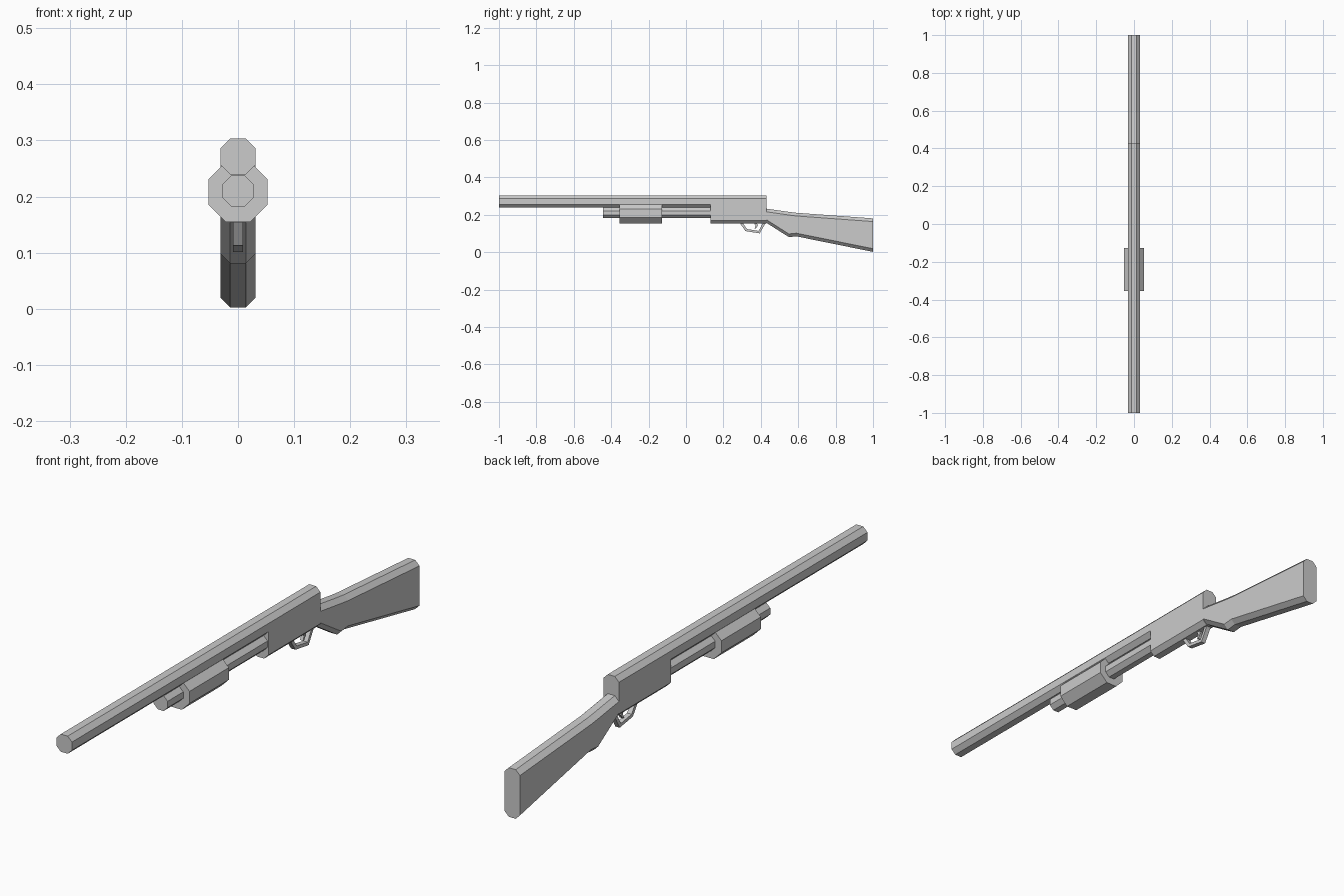
import bpy
import bmesh

cube = bpy.data.objects.get("Cube")
if cube:
    bpy.data.objects.remove(cube, do_unlink=True)

# One flat grey for the whole model
grey = bpy.data.materials.new("plain_grey")
grey.use_nodes = True
colour = (0.6, 0.6, 0.6, 1)
grey.diffuse_color = colour
grey.node_tree.nodes["Principled BSDF"].inputs["Base Color"].default_value = colour


def finish(name, bm):
    bmesh.ops.recalc_face_normals(bm, faces=bm.faces)
    mesh = bpy.data.meshes.new(name)
    bm.to_mesh(mesh)
    bm.free()
    mesh.materials.append(grey)
    obj = bpy.data.objects.new(name, mesh)
    bpy.context.collection.objects.link(obj)
    return obj


def loft(name, half, chamfer, stations):
    """Chamfered bar along y; each station is (y, bottom, top)."""
    bm = bmesh.new()
    flat = half - chamfer
    rings = []
    for y, low, high in stations:
        right = [(flat, low), (half, low + chamfer), (half, high - chamfer), (flat, high)]
        section = right + [(-x, z) for x, z in reversed(right)]
        rings.append([bm.verts.new((x, y, z)) for x, z in section])
    for a, b in zip(rings, rings[1:]):
        for i in range(len(a)):
            j = (i + 1) % len(a)
            bm.faces.new((a[i], a[j], b[j], b[i]))
    bm.faces.new(rings[0])
    bm.faces.new(rings[-1])
    return finish(name, bm)


def strip(name, half, outer, inner):
    """Flat bent strip between two (y, z) paths, thick along x."""
    bm = bmesh.new()
    rings = []
    for (yo, zo), (yi, zi) in zip(outer, inner):
        corners = [(-half, yo, zo), (half, yo, zo), (half, yi, zi), (-half, yi, zi)]
        rings.append([bm.verts.new(c) for c in corners])
    for a, b in zip(rings, rings[1:]):
        for i in range(4):
            j = (i + 1) % 4
            bm.faces.new((a[i], a[j], b[j], b[i]))
    bm.faces.new(rings[0])
    bm.faces.new(rings[-1])
    return finish(name, bm)


# Octagonal barrel and the deep receiver behind it
loft("barrel", 0.031, 0.017, [(-1, 0.239, 0.303), (0.13, 0.239, 0.303)])
loft("receiver", 0.031, 0.017, [(0.13, 0.154, 0.303), (0.43, 0.154, 0.303)])

# Tube under the barrel with its sliding grip
loft("lower_tube", 0.028, 0.0164, [(-0.445, 0.182, 0.238), (0.13, 0.182, 0.238)])
loft("sliding_grip", 0.053, 0.031, [(-0.355, 0.155, 0.261), (-0.128, 0.155, 0.261)])

# Shoulder stock
loft("stock", 0.031, 0.017, [
    (0.43, 0.157, 0.233),
    (0.55, 0.081, 0.216),
    (0.59, 0.085, 0.211),
    (1, 0.002, 0.181),
])

# Trigger guard and trigger
strip("trigger_guard", 0.009,
      [(0.288, 0.156), (0.318, 0.113), (0.394, 0.101), (0.427, 0.158)],
      [(0.304, 0.156), (0.326, 0.124), (0.388, 0.114), (0.412, 0.158)])
strip("trigger", 0.006,
      [(0.362, 0.158), (0.372, 0.143), (0.366, 0.126)],
      [(0.378, 0.158), (0.384, 0.142), (0.372, 0.126)])
